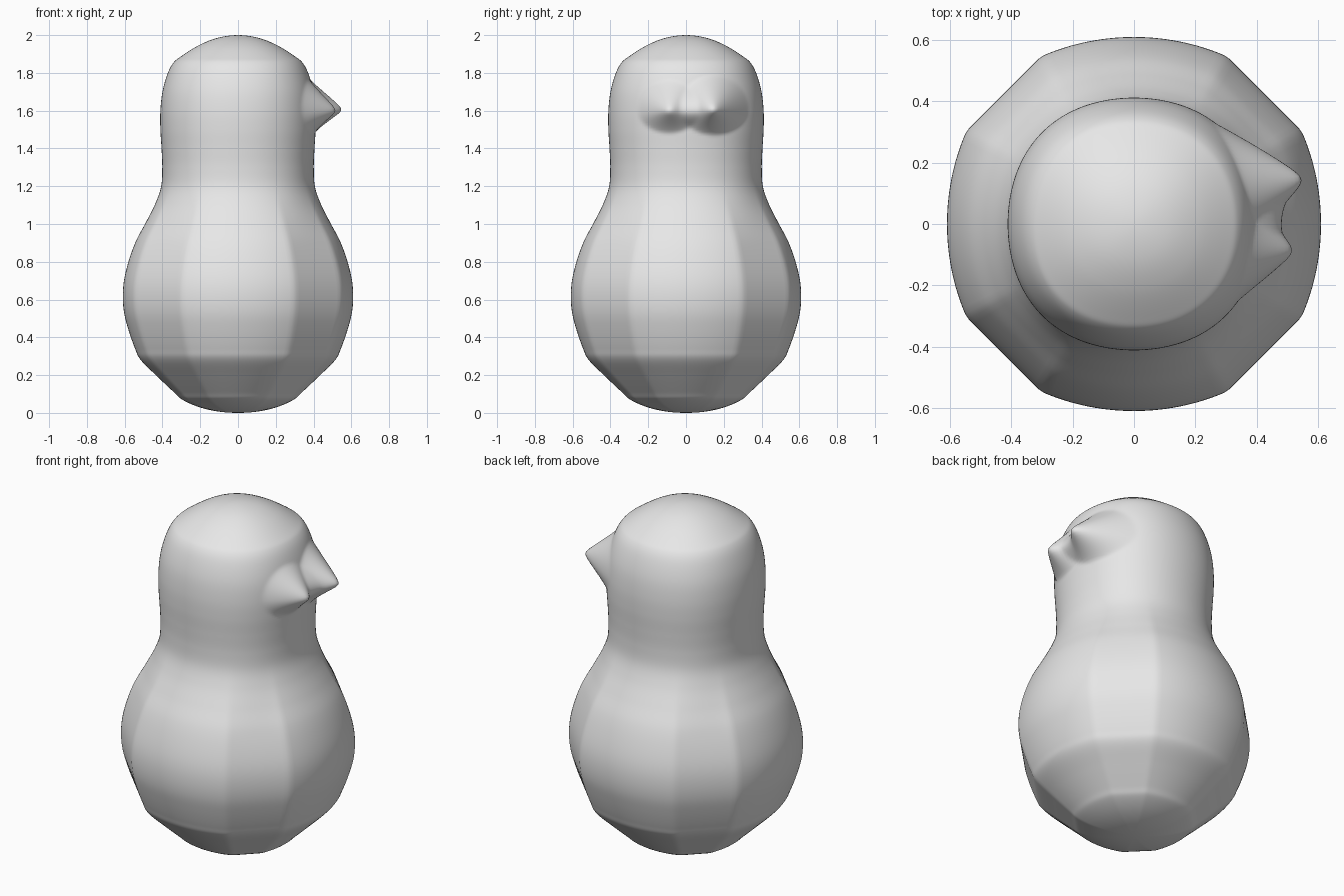
import bpy, bmesh, math
from mathutils import Vector

if "Cube" in bpy.data.objects:
    bpy.data.objects.remove(bpy.data.objects["Cube"])

SEGMENTS = 180
STEPS = 8

# (radius, height) from base to crown
PROFILE = [(0, 0), (.11, .008), (.21, .032), (.295, .07), (.34, .11), (.43, .195),
           (.515, .28), (.545, .34), (.58, .44), (.603, .53), (.61, .62), (.602, .71),
           (.577, .81), (.54, .91), (.487, 1.01), (.437, 1.11), (.407, 1.2),
           (.401, 1.3), (.405, 1.4), (.411, 1.5), (.411, 1.6), (.4, 1.7), (.375, 1.79),
           (.345, 1.85), (.305, 1.885), (.21, 1.945), (.11, 1.985), (0, 2)]

# Horn tip y, z, height, base size
HORNS = [(.148, 1.605, .158, .165), (-.09, 1.6, .112, .145)]


def smooth_profile(points):
    """Catmull-Rom curve through the profile, poles excluded."""
    p = [Vector(q) for q in points]
    p = [Vector((-p[1].x, p[1].y))] + p + [Vector((-p[-2].x, p[-2].y))]
    out = []
    for i in range(1, len(p) - 2):
        a, b, c, d = p[i - 1:i + 3]
        for s in range(STEPS):
            t = s / STEPS
            out.append(.5 * (2 * b + (c - a) * t + (2 * a - 5 * b + 4 * c - d) * t * t
                             + (3 * b - a - 3 * c + d) * t ** 3))
    return out[1:]


def section(angle, z):
    """Body has four softly flattened corners, head is slightly squared."""
    a = abs((math.degrees(angle) + 45) % 90 - 45)
    body = 1 + .025 * (a / 29) ** 2 if a < 29 else .985 / math.cos(math.radians(45 - a))
    head = 1 + .028 * math.sin(2 * angle) ** 2
    w = min(max((z - .85) / .4, 0), 1)
    w = w * w * (3 - 2 * w)
    return body * (1 - w) + head * w


def horn_push(y, z):
    """Outward push that raises the two horns."""
    push = 0
    for hy, hz, height, size in HORNS:
        dz = (z - hz) * (1.35 if z < hz else 1)
        d = math.sqrt((y - hy) ** 2 + dz ** 2 + .0004) - .02
        push += height * max(0, 1 - d / size) ** 1.25
    return push


# Body, head and horns as one continuous skin
bm = bmesh.new()
rings = []
for r, z in smooth_profile(PROFILE):
    ring = []
    for i in range(SEGMENTS):
        a = math.tau * i / SEGMENTS
        k = r * section(a, z)
        x, y = k * math.cos(a), k * math.sin(a)
        if x > 0:
            x += horn_push(y, z)
        ring.append(bm.verts.new((x, y, z)))
    rings.append(ring)
bottom, crown = bm.verts.new((0, 0, 0)), bm.verts.new((0, 0, 2))
for i in range(SEGMENTS):
    j = (i + 1) % SEGMENTS
    bm.faces.new((bottom, rings[0][j], rings[0][i]))
    bm.faces.new((crown, rings[-1][i], rings[-1][j]))
    for lo, hi in zip(rings, rings[1:]):
        bm.faces.new((lo[i], lo[j], hi[j], hi[i]))
for f in bm.faces:
    f.smooth = True
mesh = bpy.data.meshes.new("body")
bm.to_mesh(mesh)
bm.free()

grey = bpy.data.materials.new("light grey")
grey.diffuse_color = (.8, .8, .8, 1)
grey.use_nodes = True
grey.node_tree.nodes["Principled BSDF"].inputs["Base Color"].default_value = grey.diffuse_color
mesh.materials.append(grey)
bpy.context.collection.objects.link(bpy.data.objects.new("body", mesh))
